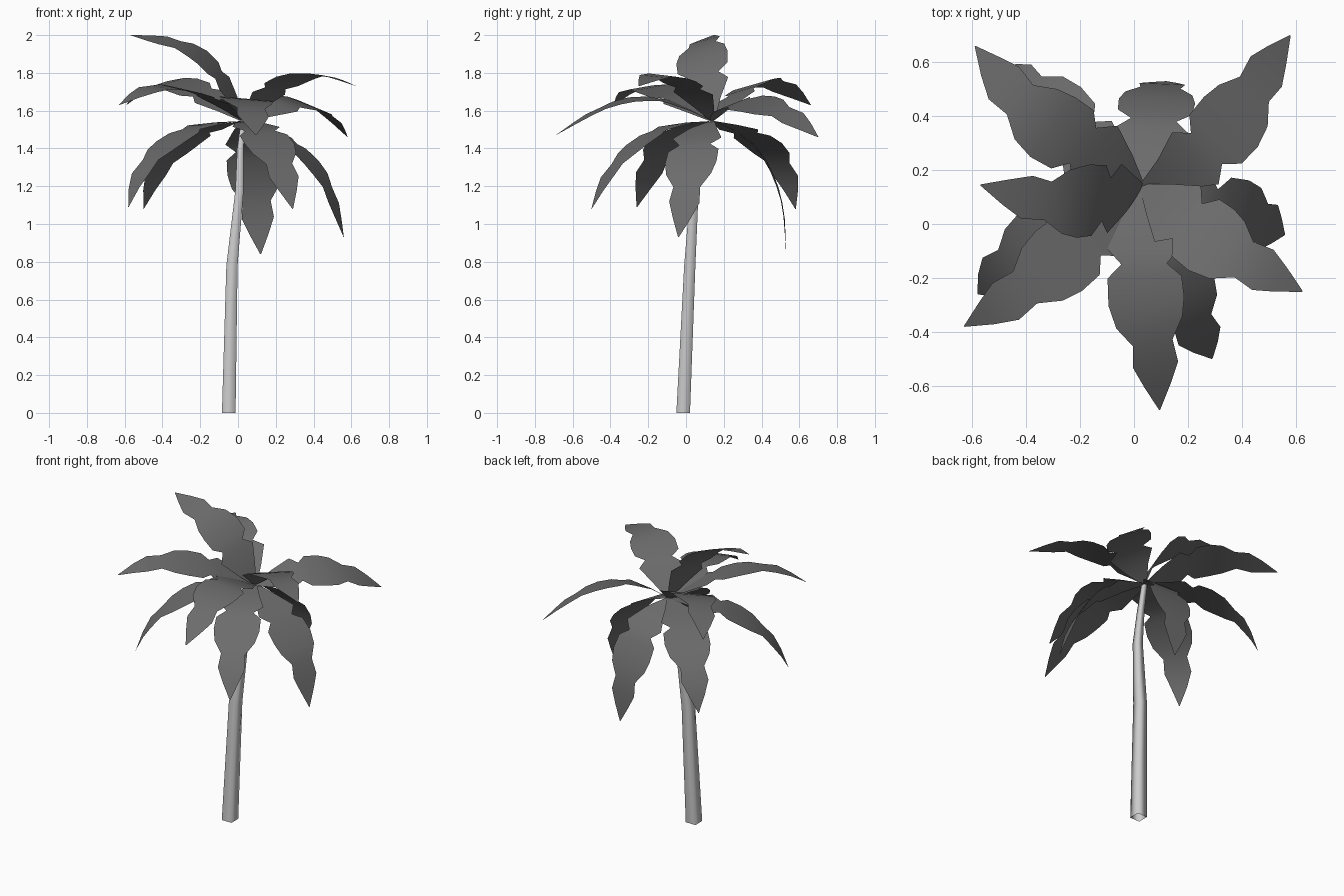
import bpy, math
from mathutils import Vector, Matrix

if "Cube" in bpy.data.objects:
    bpy.data.objects.remove(bpy.data.objects["Cube"])

HUB = (0.03, 0.14, 1.545)
UP = Vector((0, 0, 1))

leaf_mat = bpy.data.materials.new("dark_leaf")
leaf_mat.diffuse_color = (0.15, 0.15, 0.15, 1)
leaf_mat.use_nodes = True
leaf_mat.node_tree.nodes["Principled BSDF"].inputs["Base Color"].default_value = leaf_mat.diffuse_color


def make_object(name, verts, faces):
    mesh = bpy.data.meshes.new(name)
    mesh.from_pydata(verts, [], faces)
    mesh.polygons.foreach_set("use_smooth", [True] * len(faces))
    mesh.update()
    obj = bpy.data.objects.new(name, mesh)
    bpy.context.collection.objects.link(obj)
    return obj


def smooth_path(points, steps=12):
    """Dense Catmull-Rom polyline through the points."""
    p = [Vector(q) for q in points]
    p = [2 * p[0] - p[1]] + p + [2 * p[-1] - p[-2]]
    out = []
    for a, b, c, d in zip(p, p[1:], p[2:], p[3:]):
        for i in range(steps):
            t = i / steps
            out.append(0.5 * (2 * b + (c - a) * t + (2 * a - 5 * b + 4 * c - d) * t ** 2
                              + (3 * b - a - 3 * c + d) * t ** 3))
    return out + [p[-2]]


def sample(path, t):
    """Point and direction at fraction t of the path length."""
    lengths = [(b - a).length for a, b in zip(path, path[1:])]
    goal = t * sum(lengths)
    for a, b, l in zip(path, path[1:], lengths):
        if goal <= l + 1e-6:
            return a.lerp(b, goal / l), (b - a).normalized()
        goal -= l
    return path[-1], (path[-1] - path[-2]).normalized()


# Notched frond outline: fraction along the midrib, half width
OUTLINE = [(0, .012), (.14, .075), (.28, .135), (.345, .085), (.40, .138), (.50, .142),
           (.59, .125), (.68, .075), (.78, .085), (.88, .05), (1, .002)]


def frond(name, points, roll=0, heading=None):
    path = smooth_path([HUB] + points)
    ahead = Vector(heading) if heading else path[-1] - path[0]
    across = ahead.cross(UP).normalized()
    verts = []
    for t, half in OUTLINE:
        pos, tan = sample(path, t)
        side = (across - tan * across.dot(tan)).normalized()
        side = Matrix.Rotation(math.radians(roll), 3, tan) @ side
        verts += [pos - side * half, pos + side * half]
    faces = [(2 * i, 2 * i + 1, 2 * i + 3, 2 * i + 2) for i in range(len(OUTLINE) - 1)]
    make_object(name, verts, faces).data.materials.append(leaf_mat)


# Trunk: tapered, open four-sided tube along a bent path
rings = [((-.049, -.015, 0), .051), ((-.032, .02, .78), .042),
         ((.008, .045, 1.18), .031), ((.012, .08, 1.4), .023), ((.03, .135, 1.55), .018)]
N = 4
verts = [Vector(c) + r * Vector((math.cos(math.tau * (k + .5) / N), math.sin(math.tau * (k + .5) / N), 0))
         for c, r in rings for k in range(N)]
faces = [(i * N + k, i * N + (k + 1) % N, (i + 1) * N + (k + 1) % N, (i + 1) * N + k)
         for i in range(len(rings) - 1) for k in range(N)]
make_object("trunk", verts, faces)

# Upper arching fronds
frond("upper_frond_back_left", [(-.14, .26, 1.67), (-.33, .38, 1.745), (-.48, .52, 1.72), (-.59, .66, 1.63)], -12)
frond("upper_frond_back_right", [(.21, .23, 1.63), (.36, .38, 1.635), (.48, .55, 1.57), (.58, .70, 1.46)], 16)
frond("upper_frond_front_left", [(-.14, -.02, 1.66), (-.32, -.17, 1.72), (-.48, -.29, 1.71), (-.63, -.38, 1.63)], -8)
frond("upper_frond_front", [(.035, -.08, 1.645), (.045, -.28, 1.66), (.075, -.48, 1.595), (.095, -.69, 1.47)], -5)
frond("upper_frond_front_right", [(.16, .04, 1.69), (.31, -.075, 1.775), (.46, -.16, 1.785), (.625, -.25, 1.73)], -6)
frond("top_frond_left", [(-.05, .1, 1.71), (-.18, .085, 1.875), (-.35, .09, 1.96), (-.57, .145, 2.0)], -17)

# Lower drooping fronds
frond("lower_frond_right", [(.22, .065, 1.47), (.39, .025, 1.325), (.485, .0, 1.17), (.56, -.04, .93)])
frond("lower_frond_front", [(.09, -.08, 1.52), (.17, -.26, 1.42), (.24, -.41, 1.26), (.29, -.5, 1.08)])
frond("lower_frond_left", [(-.2, .02, 1.52), (-.39, -.11, 1.41), (-.52, -.2, 1.26), (-.58, -.26, 1.09)])
frond("lower_frond_back_left", [(-.17, .28, 1.5), (-.32, .43, 1.4), (-.44, .53, 1.25), (-.5, .58, 1.08)])
frond("lower_frond_back", [(.06, .3, 1.47), (.08, .43, 1.32), (.1, .51, 1.1), (.12, .53, .84)], 2, (0, 1, 0))
